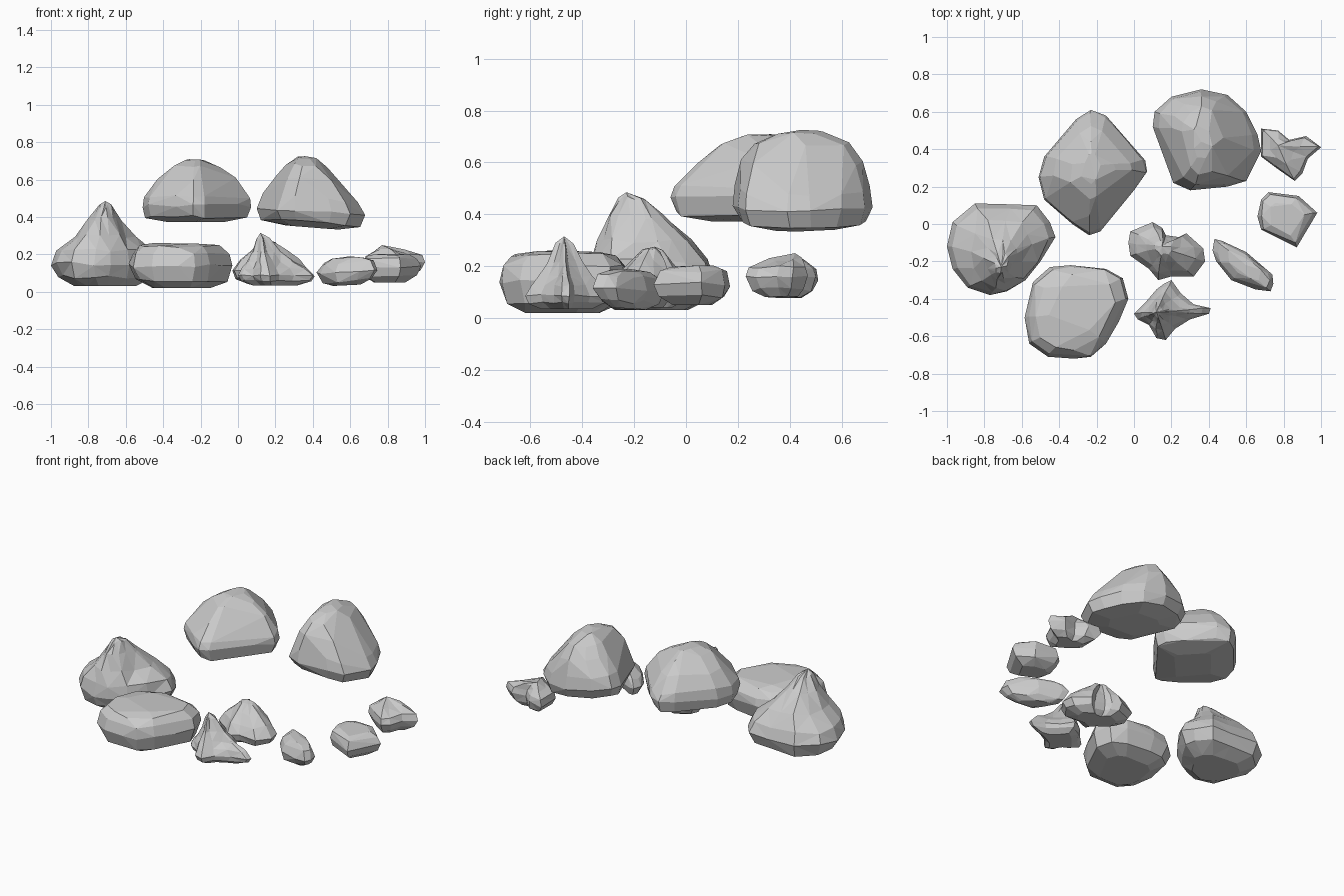
import bpy, bmesh, math, random
from mathutils import Vector

random.seed(4)


def rock(name, outline, mid, peak, up, down, tilt=0.0, convex=True, jitter=0.007):
    """Loft a plan outline (widest at z=mid) up towards a peak and down to a base.
    up / down: (z, x scale, y scale) rings."""
    n = len(outline)
    cx = sum(p[0] for p in outline) / n
    cy = sum(p[1] for p in outline) / n
    rings = [(z, sx, sy, cx, cy) for z, sx, sy in reversed(down)]
    rings.append((mid, 1, 1, cx, cy))
    rings += [(z, sx, sy, peak[0], peak[1]) for z, sx, sy in up]
    bm = bmesh.new()
    loops = []
    for i, (z, sx, sy, ox, oy) in enumerate(rings):
        j = jitter if z != mid else 0.0
        jz = jitter * (0 if i == 0 else 1.5)
        loop = []
        for x, y in outline:
            px = ox + (x - ox) * sx
            py = oy + (y - oy) * sy
            pz = z + tilt * (px - cx)
            loop.append(bm.verts.new((px + random.uniform(-j, j),
                                      py + random.uniform(-j, j),
                                      max(0.005, pz + random.uniform(-jz, jz)))))
        loops.append(loop)
    top = bm.verts.new(peak)
    if convex:
        res = bmesh.ops.convex_hull(bm, input=bm.verts[:])
        junk = set(res["geom_interior"]) | set(res["geom_unused"])
        bmesh.ops.delete(bm, geom=[v for v in junk if isinstance(v, bmesh.types.BMVert)],
                         context='VERTS')
        bmesh.ops.dissolve_limit(bm, angle_limit=math.radians(7),
                                 verts=bm.verts[:], edges=bm.edges[:])
    else:
        for a, b in zip(loops, loops[1:]):
            for k in range(n):
                m = (k + 1) % n
                bm.faces.new((a[k], a[m], b[m], b[k]))
        for k in range(n):
            bm.faces.new((loops[-1][k], loops[-1][(k + 1) % n], top))
        bm.faces.new(loops[0])
        bmesh.ops.triangulate(bm, faces=bm.faces[:])
    bmesh.ops.recalc_face_normals(bm, faces=bm.faces[:])
    me = bpy.data.meshes.new(name)
    bm.to_mesh(me)
    bm.free()
    ob = bpy.data.objects.new(name, me)
    bpy.context.collection.objects.link(ob)
    return ob


# Large peaked boulder at the left
rock("left_peaked_boulder",
     [(-1, -.12), (-.97, .01), (-.85, .11), (-.66, .105), (-.52, .1), (-.45, .01), (-.42, -.07),
      (-.5, -.2), (-.58, -.3), (-.68, -.36), (-.77, -.38), (-.89, -.34), (-.97, -.24)],
     .15, (-.71, -.23, .485),
     [(.22, .9, .93), (.3, .56, .72), (.39, .3, .42), (.46, .12, .2)],
     [(.08, .88, .88), (.03, .55, .55)], convex=False)

# Flat-topped boulder at the front left
rock("front_left_boulder",
     [(-.54, -.31), (-.45, -.23), (-.34, -.22), (-.15, -.24), (-.06, -.29), (-.03, -.4),
      (-.08, -.52), (-.15, -.64), (-.23, -.71), (-.32, -.72), (-.46, -.71), (-.56, -.64), (-.585, -.5)],
     .14, (-.32, -.47, .26),
     [(.2, .93, .95), (.24, .75, .8), (.25, .5, .55)],
     [(.06, .88, .9), (.02, .55, .6)])

# Two raised boulders at the back
rock("back_left_boulder",
     [(-.51, .25), (-.48, .36), (-.42, .43), (-.31, .56), (-.23, .61), (-.15, .58), (-.02, .43),
      (.06, .34), (.07, .28), (0, .18), (-.1, .05), (-.18, -.04), (-.24, -.06), (-.33, 0), (-.48, .13)],
     .46, (-.23, .3, .71),
     [(.51, .96, .94), (.6, .72, .72), (.67, .42, .45), (.7, .2, .25)],
     [(.4, .93, .93), (.372, .5, .5)])
rock("back_right_boulder",
     [(.1, .52), (.11, .6), (.2, .68), (.36, .72), (.5, .69), (.6, .6), (.66, .48),
      (.68, .39), (.6, .23), (.5, .2), (.3, .18), (.21, .22), (.16, .36)],
     .43, (.36, .44, .725),
     [(.5, .89, .96), (.6, .6, .86), (.67, .38, .65), (.71, .18, .38)],
     [(.37, .9, .9), (.345, .5, .5)], tilt=-.08)

# Lumpy pointed stone in the middle
rock("middle_stone",
     [(-.03, -.1), (-.02, -.04), (.1, .01), (.15, -.02), (.17, -.06), (.24, -.07), (.28, -.05),
      (.37, -.13), (.38, -.2), (.32, -.28), (.2, -.28), (.13, -.3), (.08, -.24), (-.02, -.17)],
     .11, (.15, -.12, .275),
     [(.17, .78, .8), (.22, .46, .52), (.26, .2, .25)],
     [(.07, .9, .9), (.04, .55, .55)], convex=False, jitter=.005)

# Star-shaped pointed stone at the front
rock("front_pointed_stone",
     [(0, -.48), (.06, -.42), (.12, -.35), (.16, -.32), (.2, -.3), (.25, -.37), (.32, -.43), (.41, -.45),
      (.4, -.48), (.3, -.51), (.22, -.56), (.17, -.62), (.12, -.61), (.08, -.54), (.02, -.51)],
     .085, (.12, -.47, .315),
     [(.125, .85, .85), (.16, .62, .64), (.215, .38, .42), (.285, .17, .22)],
     [(.06, .9, .9), (.035, .6, .6)], convex=False, jitter=.004)

# Small stones along the right
rock("long_small_stone",
     [(.42, -.14), (.43, -.08), (.47, -.09), (.6, -.15), (.66, -.2), (.74, -.27),
      (.745, -.32), (.73, -.36), (.65, -.35), (.52, -.3), (.44, -.2)],
     .11, (.6, -.22, .19),
     [(.155, .85, .85), (.18, .55, .55)],
     [(.06, .82, .82), (.035, .45, .45)], tilt=.05, jitter=.006)
rock("right_small_stone",
     [(.66, .04), (.68, .13), (.72, .17), (.88, .15), (.98, .06), (.92, -.03), (.87, -.125),
      (.82, -.1), (.68, -.03)],
     .13, (.8, .04, .2),
     [(.182, .88, .88), (.195, .6, .6)],
     [(.085, .88, .88), (.05, .5, .5)], jitter=.006)
rock("far_right_jagged_stone",
     [(.68, .36), (.68, .51), (.77, .5), (.83, .45), (.92, .47), (1, .41), (.93, .35),
      (.9, .27), (.86, .23), (.76, .3)],
     .155, (.77, .42, .25),
     [(.195, .92, .92), (.225, .5, .5)],
     [(.11, .85, .85), (.08, .5, .5)], tilt=.05, convex=False, jitter=.005)
